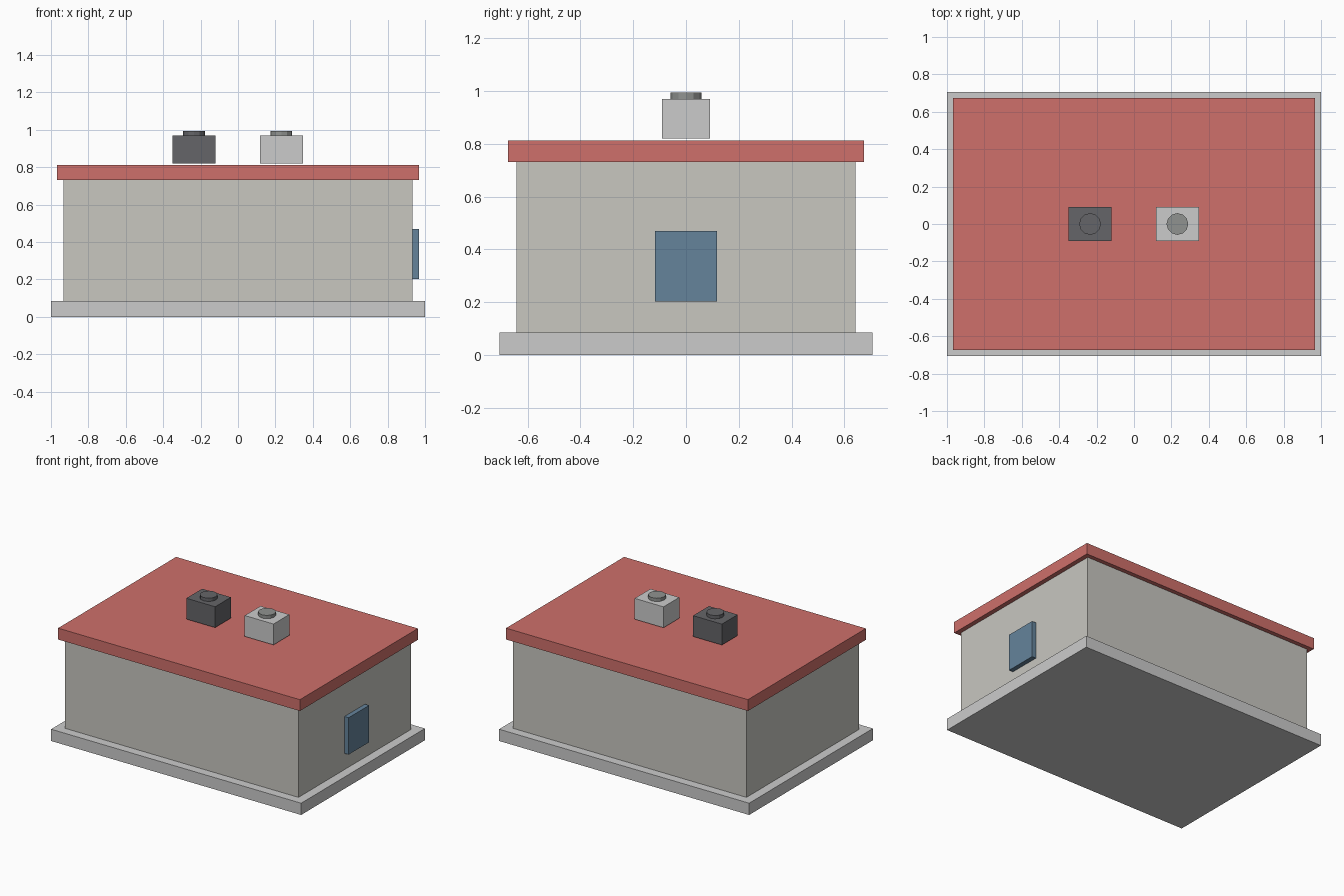
import bpy
from mathutils import Vector

if "Cube" in bpy.data.objects:
    bpy.data.objects.remove(bpy.data.objects["Cube"])


def paint(obj, color):
    if color:
        mat = bpy.data.materials.new(obj.name + "_paint")
        mat.diffuse_color = (*color, 1)
        mat.use_nodes = True
        mat.node_tree.nodes["Principled BSDF"].inputs["Base Color"].default_value = mat.diffuse_color
        obj.data.materials.append(mat)


def box(name, low, high, color=None):
    low, high = Vector(low), Vector(high)
    bpy.ops.mesh.primitive_cube_add(size=1, location=(low + high) / 2)
    obj = bpy.context.object
    obj.name = name
    obj.scale = high - low
    bpy.ops.object.transform_apply(location=False, rotation=False, scale=True)
    paint(obj, color)


def slab(name, half_x, half_y, z0, z1, color=None):
    box(name, (-half_x, -half_y, z0), (half_x, half_y, z1), color)


WALL = (0.58, 0.57, 0.53)
RED = (0.62, 0.16, 0.145)
BLUE = (0.13, 0.23, 0.33)
DARK = (0.13, 0.13, 0.14)
FAN = (0.28, 0.29, 0.28)

# Building: plinth, walls and overhanging flat roof
slab("plinth", 1.0, 0.707, 0, 0.085)
slab("walls", 0.934, 0.643, 0.085, 0.73, WALL)
slab("roof", 0.967, 0.674, 0.73, 0.812, RED)

# Blue panel on the right wall
box("door_panel", (0.934, -0.117, 0.202), (0.967, 0.117, 0.469), BLUE)

# Rooftop units, each with a twelve-sided fan cap
for side, x, color, cap_color in (("left", -0.235, DARK, DARK),
                                  ("right", 0.232, None, FAN)):
    box(side + "_roof_unit", (x - 0.115, -0.09, 0.819), (x + 0.115, 0.09, 0.97), color)
    bpy.ops.mesh.primitive_cylinder_add(vertices=12, radius=0.058, depth=0.024,
                                        location=(x, 0, 0.982))
    cap = bpy.context.object
    cap.name = side + "_fan_cap"
    paint(cap, cap_color)
